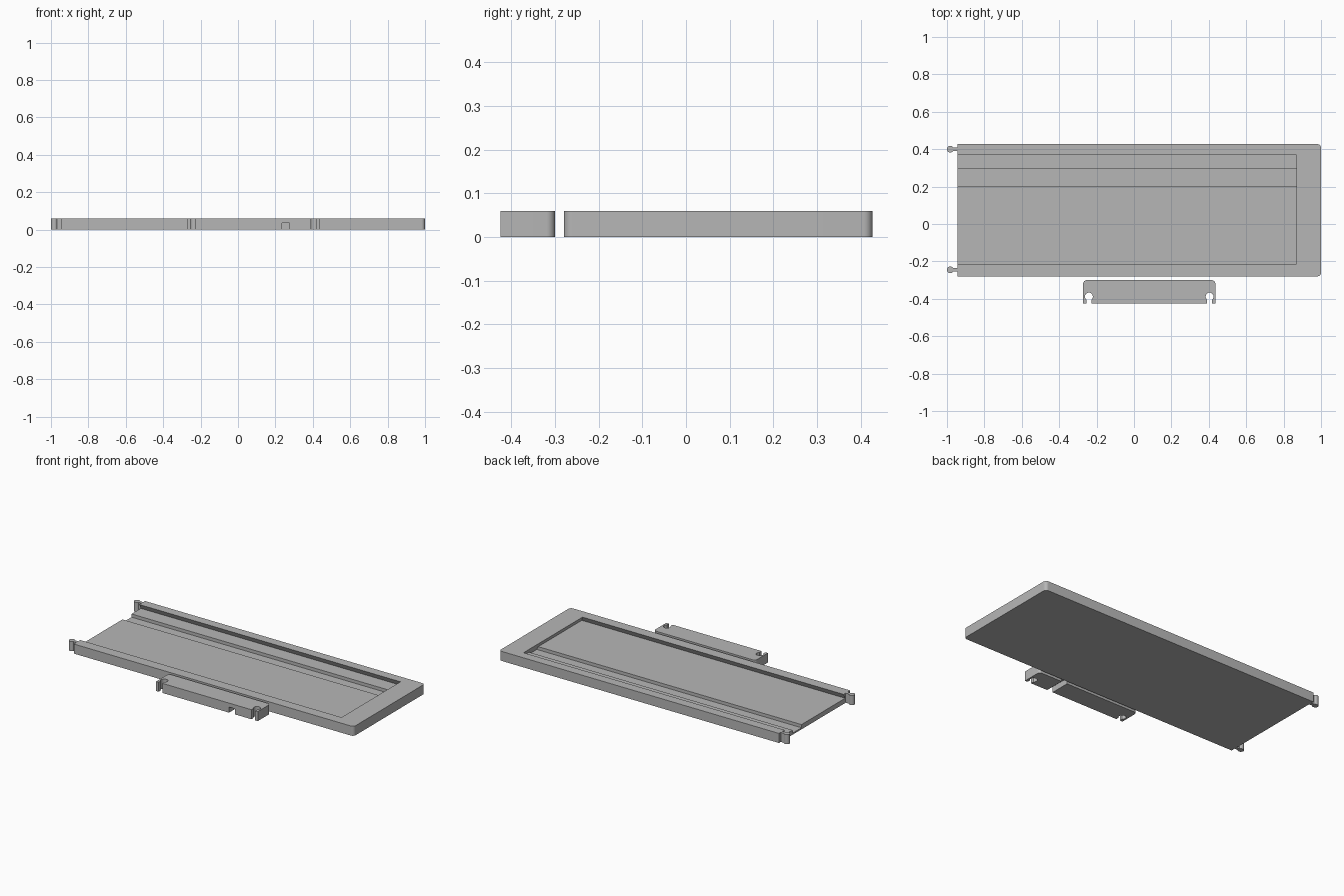
import bpy, bmesh, math
from mathutils import Vector

cube = bpy.data.objects.get("Cube")
if cube:
    bpy.data.objects.remove(cube, do_unlink=True)

HEIGHT = 0.06
FLOOR = 0.03
GROOVE = 0.01
SLOPE = 0.5      # undercut of the sliding track walls

grey = bpy.data.materials.new("plain grey")
grey.use_nodes = True
colour = (0.47, 0.47, 0.47, 1)
grey.diffuse_color = colour
grey.node_tree.nodes["Principled BSDF"].inputs["Base Color"].default_value = colour


def arc(cx, cy, r, start, end, steps=8):
    """Points along an arc, angles in degrees."""
    angles = [math.radians(start + (end - start) * i / steps) for i in range(steps + 1)]
    return [(cx + r * math.cos(a), cy + r * math.sin(a)) for a in angles]


def extrude(name, points, direction):
    """Solid made by sweeping a closed outline of 3D points."""
    bm = bmesh.new()
    face = bm.faces.new([bm.verts.new(p) for p in points])
    swept = bmesh.ops.extrude_face_region(bm, geom=[face])["geom"]
    verts = [g for g in swept if isinstance(g, bmesh.types.BMVert)]
    bmesh.ops.translate(bm, verts=verts, vec=Vector(direction))
    bmesh.ops.recalc_face_normals(bm, faces=bm.faces)
    mesh = bpy.data.meshes.new(name)
    bm.to_mesh(mesh)
    bm.free()
    mesh.materials.append(grey)
    obj = bpy.data.objects.new(name, mesh)
    bpy.context.collection.objects.link(obj)
    return obj


def plate(name, outline):
    return extrude(name, [(x, y, 0) for x, y in outline], (0, 0, HEIGHT))


def select(obj):
    bpy.ops.object.select_all(action='DESELECT')
    obj.select_set(True)
    bpy.context.view_layer.objects.active = obj


def cut(obj, cutter):
    mod = obj.modifiers.new("cut", 'BOOLEAN')
    mod.operation = 'DIFFERENCE'
    mod.solver = 'EXACT'
    mod.object = cutter
    cutter.hide_render = True
    select(obj)
    bpy.ops.object.modifier_apply(modifier=mod.name)
    bpy.data.objects.remove(cutter, do_unlink=True)


def smooth(obj):
    select(obj)
    bpy.ops.object.shade_smooth_by_angle(angle=math.radians(30))


# Tray body: rounded right end, two round connector knobs at the open end
LEFT, RIGHT, FRONT, BACK = -0.945, 1.0, -0.28, 0.427
CORNER = 0.02


def knob(y):
    neck = 0.009
    return ([(LEFT, y + neck)]
            + arc(-0.982, y, 0.018, 30, 330, 20)
            + [(LEFT, y - neck)])


outline = ([(LEFT, FRONT)]
           + arc(RIGHT - CORNER, FRONT + CORNER, CORNER, -90, 0)
           + arc(RIGHT - CORNER, BACK - CORNER, CORNER, 0, 90)
           + [(LEFT, BACK)] + knob(0.40) + knob(-0.245))
tray = plate("tray", outline)

# Channel: undercut track with a deeper groove along the back
TRACK_FRONT, TRACK_BACK, TRACK_END = -0.215, 0.37, 0.87
START = LEFT - 0.005
above = HEIGHT + 0.01


def spread(z):
    return (HEIGHT - z) * SLOPE


section = [(TRACK_FRONT - spread(above), above), (TRACK_FRONT - spread(FLOOR), FLOOR),
           (0.203, FLOOR), (0.203, GROOVE), (0.293, GROOVE), (0.293, FLOOR),
           (TRACK_BACK + spread(FLOOR), FLOOR), (TRACK_BACK + spread(above), above)]
channel = extrude("channel_cutter", [(START, y, z) for y, z in section],
                  (TRACK_END - START, 0, 0))
for v in channel.data.vertices:
    if v.co.x > 0:
        v.co.x += spread(v.co.z)
cut(tray, channel)
smooth(tray)

# End clip: matching piece with two open round sockets
C_LEFT, C_RIGHT, C_FRONT, C_BACK = -0.272, 0.435, -0.425, -0.30


def socket(x):
    gap = 0.013
    return ([(x - gap, C_FRONT)]
            + arc(x, -0.388, 0.021, 232, -52, 20)
            + [(x + gap, C_FRONT)])


outline = ([(C_LEFT, C_FRONT)] + socket(-0.241) + socket(0.404)
           + [(C_RIGHT, C_FRONT)]
           + arc(C_RIGHT - CORNER, C_BACK - CORNER, CORNER, 0, 90)
           + arc(C_LEFT + CORNER, C_BACK - CORNER, CORNER, 90, 180))
clip = plate("end_clip", outline)

# Cable passage under the clip
passage = [(0.235, -0.01), (0.275, -0.01), (0.275, 0.035), (0.235, 0.035)]
cut(clip, extrude("passage_cutter", [(x, -0.45, z) for x, z in passage], (0, 0.2, 0)))
smooth(clip)
